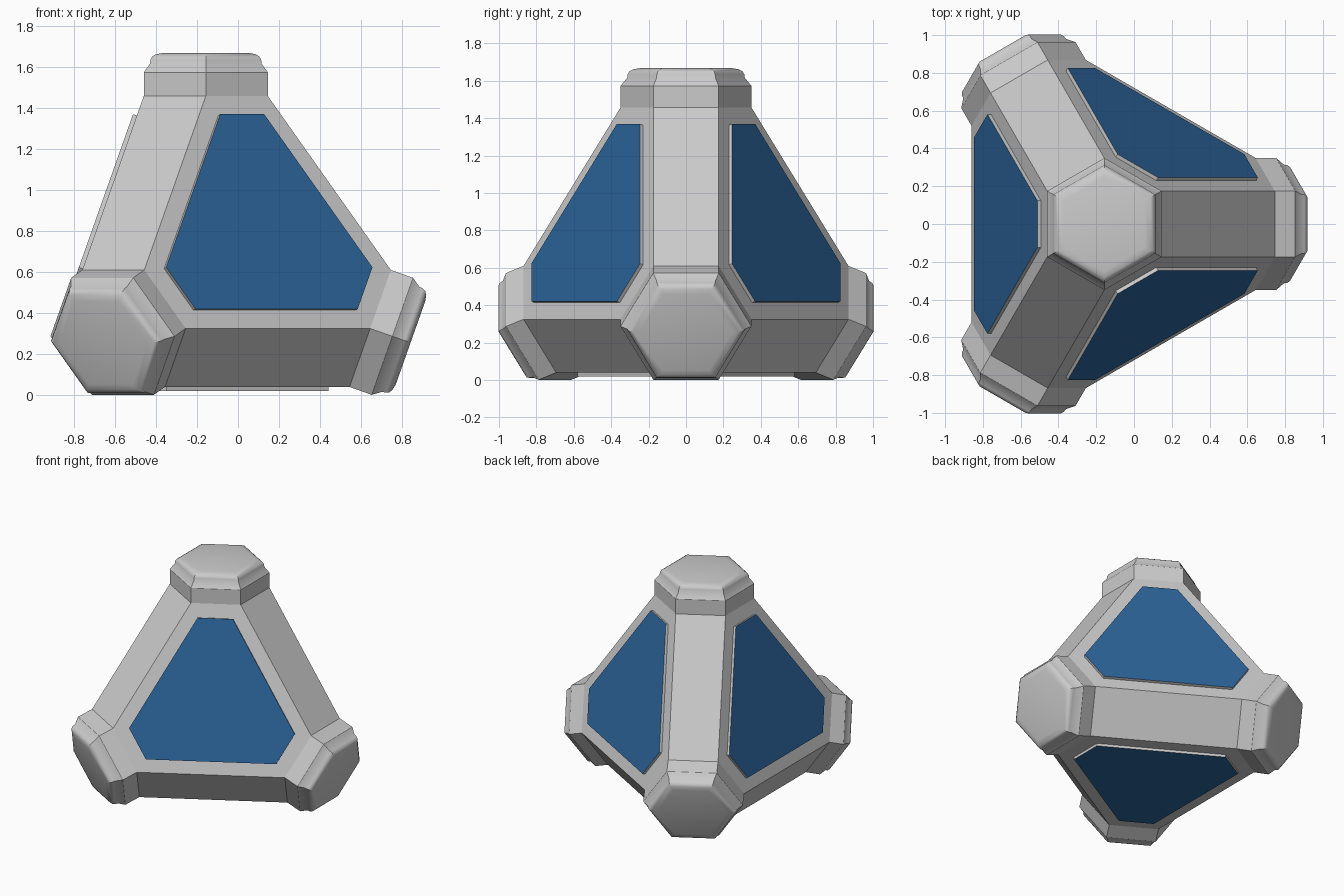
import bpy, bmesh, math
from mathutils import Vector

if "Cube" in bpy.data.objects:
    bpy.data.objects.remove(bpy.data.objects["Cube"])

CENTER = Vector((-0.157, 0, 0.608))
# directions from the centre to the four tips
H = math.sqrt(8) / 3
TIPS = [Vector((0, 0, 1))] + [
    Vector((H * math.cos(a), H * math.sin(a), -1 / 3))
    for a in (0, 2 * math.pi / 3, 4 * math.pi / 3)]

R_BODY, T_BODY = 0.3025, 0.85      # hexagon where the body meets each cap
A_FACE = R_BODY * H + T_BODY / 3   # distance of the flat faces from the centre
LIFT = 0.02                        # panel height above the faces


def frame(i):
    """Axis of tip i, plus two perpendicular directions (first one towards another tip)."""
    u = TIPS[i]
    e = (TIPS[(i + 1) % 4] + u / 3).normalized()
    return u, e, u.cross(e)


def hexagon(i, r, t):
    """Regular hexagon with inradius r across tip axis i at distance t."""
    u, e, f = frame(i)
    c = r / math.cos(math.pi / 6)
    return [CENTER + u * t + (e * math.cos(a) + f * math.sin(a)) * c
            for a in (math.radians(30 + 60 * k) for k in range(6))]


def finish(name, bm, material=None):
    mesh = bpy.data.meshes.new(name)
    bm.to_mesh(mesh)
    bm.free()
    obj = bpy.data.objects.new(name, mesh)
    bpy.context.collection.objects.link(obj)
    if material:
        mesh.materials.append(material)
    return obj


def loft(name, rings, cap):
    """Skin a stack of closed rings, optionally closing the last one."""
    bm = bmesh.new()
    loops = [[bm.verts.new(p) for p in ring] for ring in rings]
    for lo, hi in zip(loops, loops[1:]):
        n = len(lo)
        for k in range(n):
            bm.faces.new((lo[k], lo[(k + 1) % n], hi[(k + 1) % n], hi[k]))
    if cap:
        bm.faces.new(loops[-1])
    return finish(name, bm)


blue = bpy.data.materials.new("panel_blue")
blue.diffuse_color = (0.025, 0.13, 0.33, 1)
blue.use_nodes = True
blue.node_tree.nodes["Principled BSDF"].inputs["Base Color"].default_value = blue.diffuse_color

# body: bevelled tetrahedron as the hull of four hexagons
bm = bmesh.new()
for i in range(4):
    for p in hexagon(i, R_BODY, T_BODY):
        bm.verts.new(p)
bmesh.ops.convex_hull(bm, input=bm.verts[:])
bmesh.ops.dissolve_limit(bm, angle_limit=0.02, verts=bm.verts[:], edges=bm.edges[:])
bm.normal_update()
hidden = [f for f in bm.faces if any(f.normal.dot(u) > 0.99 for u in TIPS)]
bmesh.ops.delete(bm, geom=hidden, context='FACES_ONLY')
finish("body", bm)

# tip caps: stepped and rounded hexagonal ends (inradius, distance)
PROFILE = [(R_BODY, T_BODY), (R_BODY, 0.965), (0.272, 1.008), (0.27, 1.027),
           (0.262, 1.042), (0.245, 1.053), (0.215, 1.059)]
for i in range(4):
    cap = loft(f"tip_cap_{i + 1}", [hexagon(i, r, t) for r, t in PROFILE], True)
    bpy.ops.object.select_all(action='DESELECT')
    cap.select_set(True)
    bpy.context.view_layer.objects.active = cap
    bpy.ops.object.shade_smooth_by_angle(angle=math.radians(30))

# panels: raised triangles with clipped corners, one on the face opposite each tip
LONG, SHORT = 0.914, 0.248
INRADIUS = (LONG + 2 * SHORT) * math.sqrt(3) / 6


def panel_outline(i, dist):
    u, e, f = frame(i)
    pts = []
    for k in range(3):
        a = 2 * math.pi * k / 3
        # long sides face away from the remaining tips
        out = -(e * math.cos(a) + f * math.sin(a))
        along = e * math.sin(a) - f * math.cos(a)
        mid = CENTER - u * dist + out * INRADIUS
        pts += [mid - along * LONG / 2, mid + along * LONG / 2]
    return pts[::-1]


for i in range(4):
    loft(f"panel_rim_{i + 1}",
         [panel_outline(i, A_FACE), panel_outline(i, A_FACE + LIFT)], False)
    bm = bmesh.new()
    bm.faces.new([bm.verts.new(p) for p in panel_outline(i, A_FACE + LIFT)])
    finish(f"panel_{i + 1}", bm, blue)
